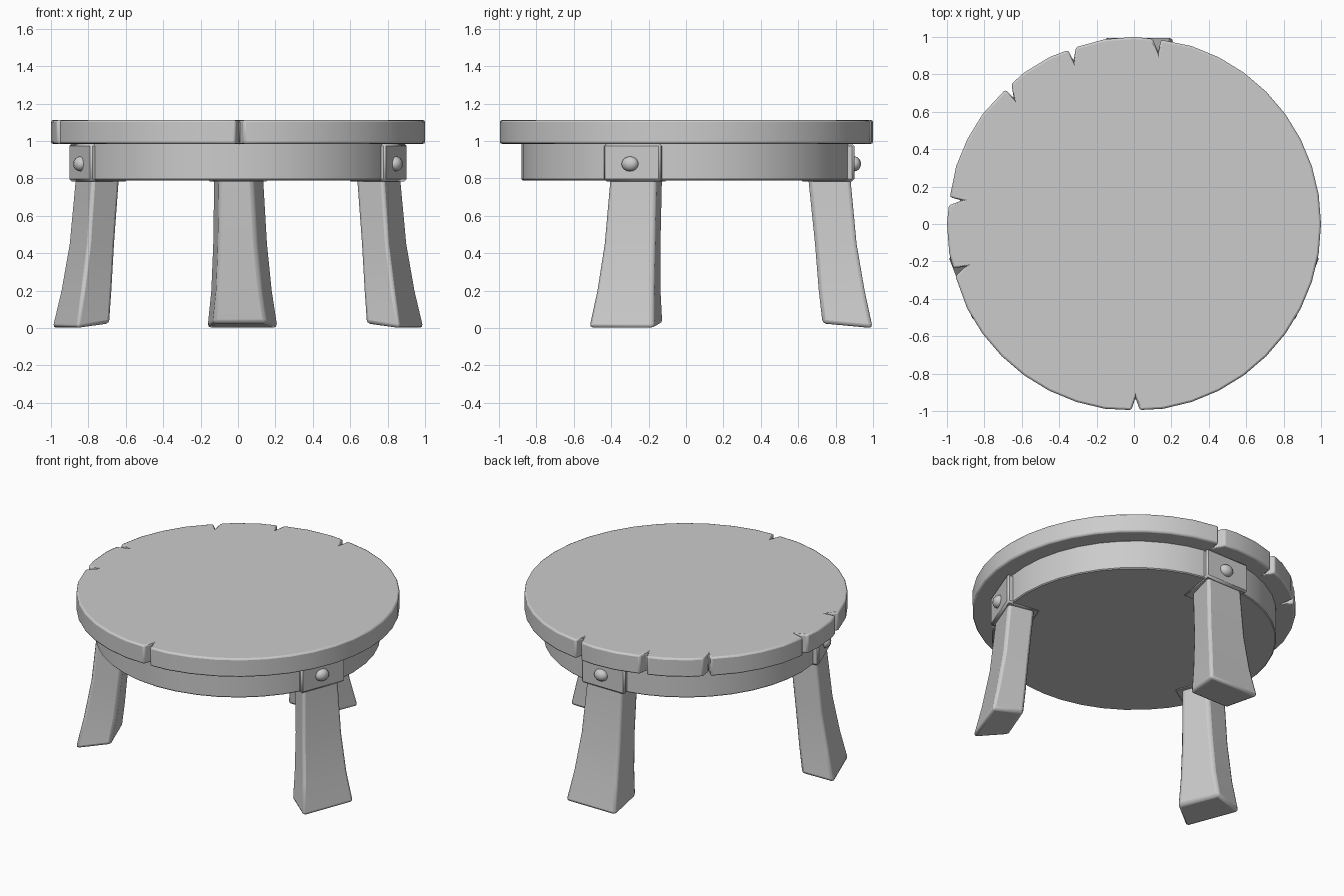
import bpy, bmesh, math
from mathutils import Matrix, Vector

if "Cube" in bpy.data.objects:
    bpy.data.objects.remove(bpy.data.objects["Cube"])


def make(name, bm, bevel=0.0, segments=2, angle=35):
    bmesh.ops.recalc_face_normals(bm, faces=bm.faces)
    me = bpy.data.meshes.new(name)
    bm.to_mesh(me)
    bm.free()
    ob = bpy.data.objects.new(name, me)
    bpy.context.collection.objects.link(ob)
    if bevel:
        m = ob.modifiers.new("bevel", 'BEVEL')
        m.width, m.segments = bevel, segments
        m.limit_method, m.angle_limit = 'ANGLE', math.radians(30)
    bpy.ops.object.select_all(action='DESELECT')
    ob.select_set(True)
    bpy.context.view_layer.objects.active = ob
    bpy.ops.object.shade_smooth_by_angle(angle=math.radians(angle))
    return ob


def loft(rings, matrix=Matrix()):
    """Closed solid through rings of equal point count."""
    bm = bmesh.new()
    vs = [[bm.verts.new(matrix @ Vector(p)) for p in r] for r in rings]
    n = len(vs[0])
    for a, b in zip(vs, vs[1:]):
        for i in range(n):
            j = (i + 1) % n
            bm.faces.new((a[i], a[j], b[j], b[i]))
    bm.faces.new(vs[0][::-1])
    bm.faces.new(vs[-1])
    return bm


def disc(outline, z0, z1):
    return loft([[(x, y, z) for x, y in outline] for z in (z0, z1)])


def polar(r, deg):
    a = math.radians(deg)
    return r * math.cos(a), r * math.sin(a)


# Tabletop: round slab with split notches in its rim (angle, tip skew)
notches = [(83, -1), (109.5, 0.8), (132.5, 1.2), (173, -0.8), (195, -0.8), (270.5, 0)]
rim = [(a * 9, 1.0) for a in range(40)
       if all(abs(a * 9 - n) > 3 for n, s in notches)]
for n, skew in notches:
    rim += [(n - 1.3, 0.995), (n + skew, 0.93), (n + 1.3, 0.995)]
rim.sort()
make("tabletop", disc([polar(r, a) for a, r in rim], 0.985, 1.112), 0.011)

# Apron: smaller solid disc below the top
make("apron", disc([polar(0.88, a * 9) for a in range(40)], 0.79, 0.99), 0.006, 1)

# Leg cross-sections: z, side min, side max, inner depth, outer depth
sections = [(0.0, -0.165, 0.215, -0.17, 0.098),
            (0.2, -0.145, 0.185, -0.19, 0.055),
            (0.45, -0.135, 0.16, -0.21, 0.012),
            (0.79, -0.13, 0.14, -0.245, -0.02),
            (0.95, -0.13, 0.135, -0.25, -0.03)]


def corner(prefix, face, out, side, depth):
    """Leg, bracket and bolt; 'face' is the middle of the bracket's outer face."""
    m = Matrix(((side[0], out[0], 0, face[0]),
                (side[1], out[1], 0, face[1]),
                (0, 0, 1, 0), (0, 0, 0, 1)))
    rings = []
    for z, u0, u1, v0, v1 in sections:
        vi = v1 + (v0 - v1) * depth
        zi = z + (0.025 if z == 0 else 0)
        rings.append([(u0 + 0.03, vi, zi), (u1 - 0.06, vi, zi), (u1, v1, z), (u0, v1, z)])
    make(prefix + "_leg", loft(rings, m), 0.02)

    plan = [(-0.12, -0.29 * depth), (0.12, -0.29 * depth), (0.165, 0), (-0.165, 0)]
    make(prefix + "_bracket",
         loft([[(u, v, z) for u, v in plan] for z in (0.785, 0.985)], m), 0.012, 1)

    bm = bmesh.new()
    bmesh.ops.create_uvsphere(bm, u_segments=12, v_segments=8, radius=1,
                              matrix=m @ Matrix.Translation((0.01, 0, 0.878))
                              @ Matrix.Diagonal((0.048, 0.036, 0.04, 1)))
    make(prefix + "_bolt", bm, angle=50)


# One leg at the back, two mirrored at the front
corner("back", (0, 0.9), (0, 1), (1, 0), 1.0)
c, s = polar(1, 21)
for name, k in (("right", 1), ("left", -1)):
    corner("front_" + name, (k * 0.847, -0.29), (k * c, -s), (-k * s, -c), 0.8)
